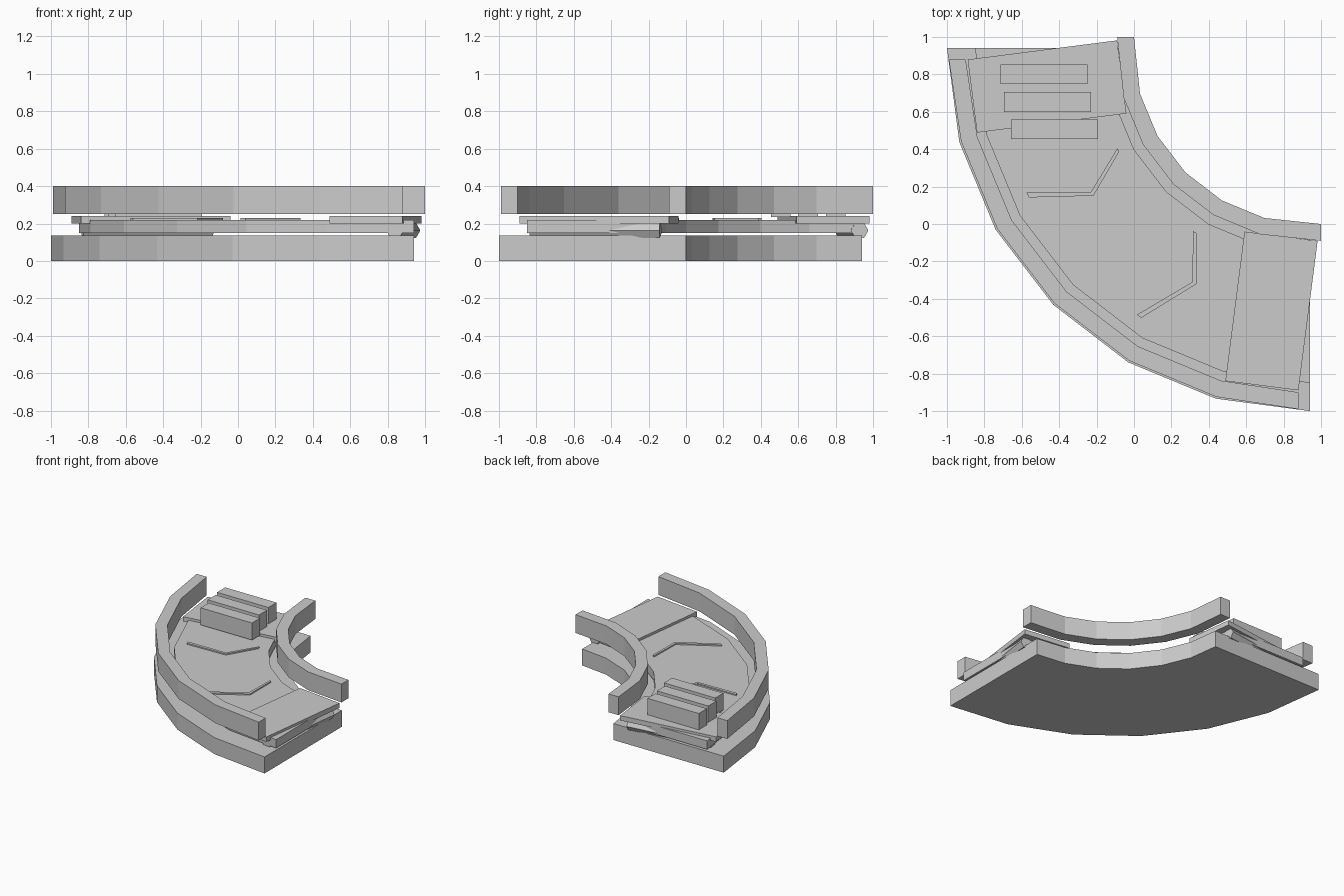
import bpy, bmesh
from math import cos, sin, radians, pi
from mathutils import Vector, Matrix

if "Cube" in bpy.data.objects:
    bpy.data.objects.remove(bpy.data.objects["Cube"])

C = 0.94           # bend centre is (C, C)
STEPS = 6          # 15 degree facets


def polar(r, deg):
    return (C - r * cos(radians(deg)), C - r * sin(radians(deg)))


def make_object(name, bm):
    bmesh.ops.recalc_face_normals(bm, faces=bm.faces)
    mesh = bpy.data.meshes.new(name)
    bm.to_mesh(mesh)
    bm.free()
    ob = bpy.data.objects.new(name, mesh)
    bpy.context.collection.objects.link(ob)
    return ob


def band(name, a, b, z0, z1):
    """Solid strip between two matching 2D polylines."""
    bm = bmesh.new()
    rings = [[bm.verts.new((*p, z)) for p, z in ((pa, z0), (pb, z0), (pb, z1), (pa, z1))]
             for pa, pb in zip(a, b)]
    for r, s in zip(rings, rings[1:]):
        for i in range(4):
            j = (i + 1) % 4
            bm.faces.new((r[i], r[j], s[j], s[i]))
    bm.faces.new(rings[0])
    bm.faces.new(rings[-1])
    return make_object(name, bm)


def arc(r, end=C):
    """Quarter arc; 'end' moves its two square-cut ends."""
    pts = [polar(r, 15 * i) for i in range(STEPS + 1)]
    pts[0], pts[-1] = (C - r, end), (end, C - r)
    return pts


def box(name, center, size, angle=0):
    bm = bmesh.new()
    bmesh.ops.create_cube(bm, size=1)
    bm.transform(Matrix.Translation(center) @ Matrix.Rotation(angle, 4, 'Z')
                 @ Matrix.Diagonal((*size, 1)))
    return make_object(name, bm)


# curved base, belt and side rails
band("base", arc(0.94), arc(1.94), 0, 0.135)
band("belt", arc(1.085), arc(1.79), 0.15, 0.22)
band("outer_rail", arc(1.84, 0.88), arc(1.93, 0.88), 0.25, 0.4)
band("inner_rail", arc(0.94, 1.0), arc(1.03, 1.0), 0.25, 0.4)

# end plates, each with a six-sided roller under its outer edge
for side, (cx, cy), deg in (("right", (0.735, -0.465), -7.3),
                            ("left", (-0.465, 0.735), 97.3)):
    ang = radians(deg)
    box(side + "_end_plate", (cx, cy, 0.22), (0.394, 0.805, 0.04), ang)
    bm = bmesh.new()
    bmesh.ops.create_cone(bm, cap_ends=True, segments=6, radius1=0.047,
                          radius2=0.047, depth=0.7)
    turn = Matrix.Rotation(radians(90), 4, 'X')
    # point a corner of the hexagon outward
    corner = max(bm.verts, key=lambda v: v.co.x).co
    if abs(corner.x) < 0.0465:
        turn = turn @ Matrix.Rotation(pi / 6, 4, 'Z')
    off = 0.197 - 0.047
    bm.transform(Matrix.Translation((cx + off * cos(ang), cy + off * sin(ang), 0.163))
                 @ Matrix.Rotation(ang, 4, 'Z') @ turn)
    make_object(side + "_end_roller", bm)

# thin direction chevrons on the belt
for n, deg in enumerate((28, 58), 1):
    shape = ((1.16, deg), (1.40, deg + 5.8), (1.70, deg - 0.5))
    near = [polar(r, d - 0.5) for r, d in shape]
    far = [polar(r, d + 0.5) for r, d in shape]
    band(f"chevron_{n}", near, far, 0.215, 0.23)

# three cargo blocks
for n, (x, y) in enumerate(((-0.48, 0.80), (-0.462, 0.652), (-0.424, 0.507)), 1):
    box(f"cargo_block_{n}", (x, y, 0.304), (0.465, 0.105, 0.14))
